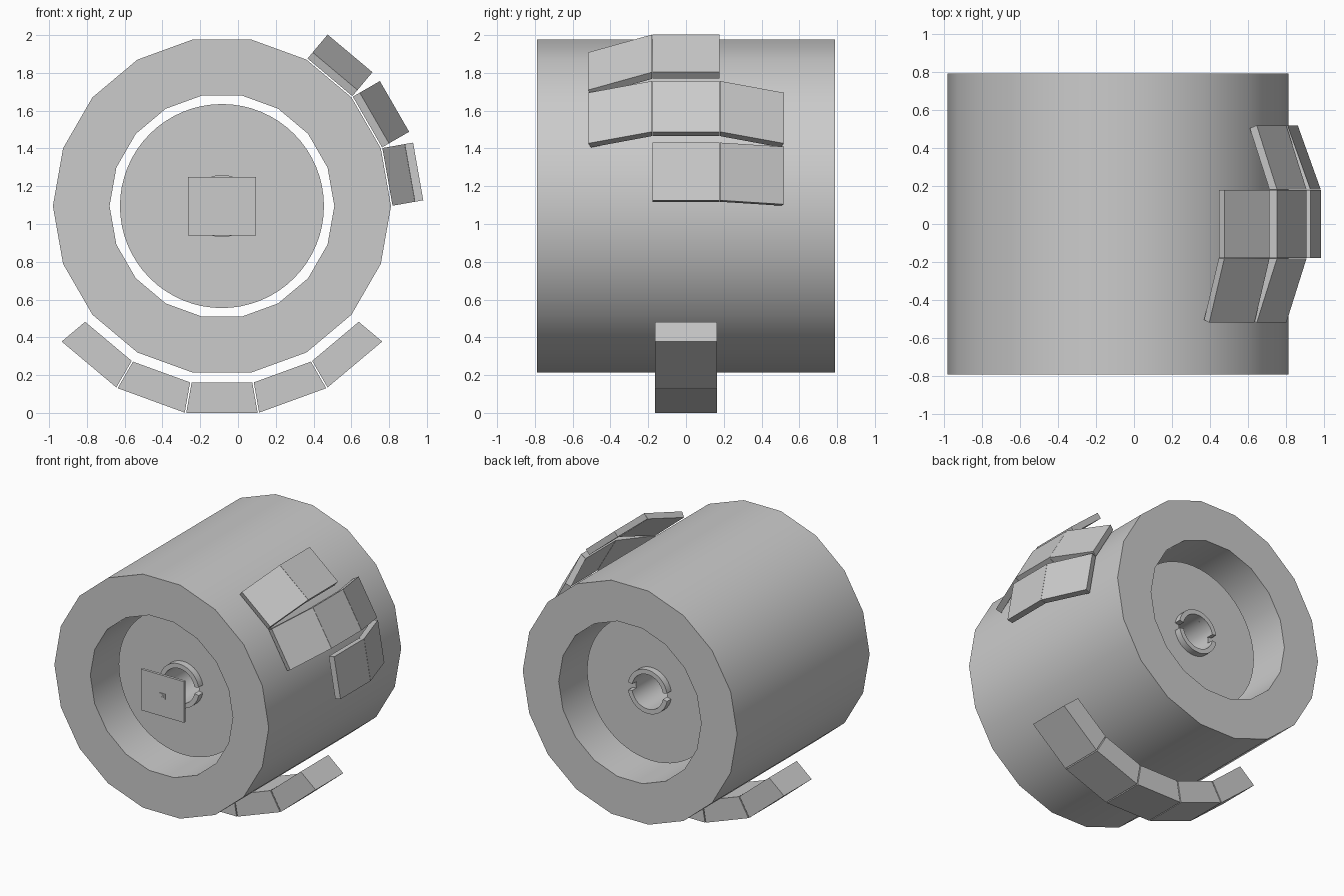
import bpy, bmesh
from math import sin, cos, tan, radians, pi, asin

if "Cube" in bpy.data.objects:
    bpy.data.objects.remove(bpy.data.objects["Cube"])

CX, CZ = -0.085, 1.095   # wheel axis (runs along y)


def polar(r, a, y):
    return (CX + r * cos(a), y, CZ + r * sin(a))


def finish(name, bm, smooth=False):
    bmesh.ops.recalc_face_normals(bm, faces=bm.faces)
    me = bpy.data.meshes.new(name)
    bm.to_mesh(me)
    bm.free()
    ob = bpy.data.objects.new(name, me)
    bpy.context.collection.objects.link(ob)
    if smooth:
        bpy.ops.object.select_all(action='DESELECT')
        ob.select_set(True)
        bpy.context.view_layer.objects.active = ob
        bpy.ops.object.shade_smooth_by_angle(angle=radians(30))
    return ob


def lathe(name, r0, r1, y0, y1, n, a0=0.0, a1=2 * pi):
    """Tube (or tube arc) with a rectangular section around the wheel axis."""
    full = abs(a1 - a0 - 2 * pi) < 1e-6
    bm = bmesh.new()
    rows = []
    for i in range(n if full else n + 1):
        a = a0 + (a1 - a0) * i / n
        rows.append([bm.verts.new(polar(r, a, y))
                     for r, y in ((r0, y0), (r1, y0), (r1, y1), (r0, y1))])
    for i in range(n):
        p, q = rows[i], rows[(i + 1) % len(rows)]
        for k in range(4):
            m = (k + 1) % 4
            bm.faces.new((p[k], p[m], q[m], q[k]))
    if not full:
        bm.faces.new(rows[0])
        bm.faces.new(rows[-1])
    return finish(name, bm, True)


def block(name, angle, section, half_in, half_out=None):
    """Extrude a four-point (y, radius) section tangentially at a wheel angle."""
    half_out = half_out or half_in
    bm = bmesh.new()
    ends = []
    ca, sa = cos(angle), sin(angle)
    for s in (-1, 1):
        loop = []
        for i, (y, r) in enumerate(section):
            t = s * (half_in if i < 2 else half_out)
            loop.append(bm.verts.new((CX + r * ca - t * sa, y, CZ + r * sa + t * ca)))
        ends.append(loop)
        bm.faces.new(loop)
    for k in range(4):
        m = (k + 1) % 4
        bm.faces.new((ends[0][k], ends[0][m], ends[1][m], ends[1][k]))
    return finish(name, bm)


# Outer ring and inner drum with a bore
lathe("outer_ring", 0.595, 0.895, -0.79, 0.79, 18)
lathe("inner_drum", 0.13, 0.54, -0.53, 0.53, 64)

# Slotted hub collars on both ends of the drum
gap = asin(0.03 / 0.165)
for side, y0, y1 in (("front", -0.58, -0.53), ("back", 0.53, 0.58)):
    for half, start in (("upper", 0), ("lower", pi)):
        lathe(f"hub_collar_{side}_{half}", 0.13, 0.165, y0, y1, 20,
              start + gap, start + pi - gap)


# Front plate with a small square boss and pin
def box(name, w, h, y0, y1):
    bm = bmesh.new()
    bmesh.ops.create_cube(bm, size=1)
    for v in bm.verts:
        v.co = (CX + v.co.x * w, y0 if v.co.y < 0 else y1, CZ + v.co.z * h)
    finish(name, bm)


box("front_plate", 0.36, 0.31, -0.78, -0.76)
box("plate_boss", 0.05, 0.04, -0.785, -0.755)
lathe("plate_pin", 0.004, 0.013, -0.788, -0.785, 16)

# Arc of wedge blocks under the ring
R_IN, R_OUT, W = 0.935, 1.095, 0.165
k = tan(radians(10))
for i in range(-2, 3):
    section = [(-W, R_IN), (W, R_IN), (W, R_OUT), (-W, R_OUT)]
    block(f"lower_block_{i + 3}", radians(270 + 20 * i), section,
          R_IN * k - 0.004, R_OUT * k - 0.004)

# Thin armour tiles: flat centre tiles with side tiles tilted 20 degrees
R_TOP, T, HALF, LEN = 1.055, 0.045, 0.155, 0.36
c, s = cos(radians(20)), sin(radians(20))
Y0 = 0.178
for row, angle, sides in (("top", 50, (-1,)), ("middle", 30, (-1, 1)), ("bottom", 10, (1,))):
    a = radians(angle)
    block(f"tile_{row}_centre", a,
          [(-Y0, R_TOP - T), (Y0, R_TOP - T), (Y0, R_TOP), (-Y0, R_TOP)], HALF)
    for d in sides:
        ya, yb = 0.18, 0.18 + LEN * c
        rb = R_TOP - LEN * s
        mitre = T * tan(radians(10))
        section = [(d * (ya), R_TOP - T - mitre * 0.1), (d * (yb - T * s), rb - T * c),
                   (d * yb, rb), (d * ya, R_TOP)]
        block(f"tile_{row}_{'front' if d < 0 else 'back'}", a, section, HALF)
